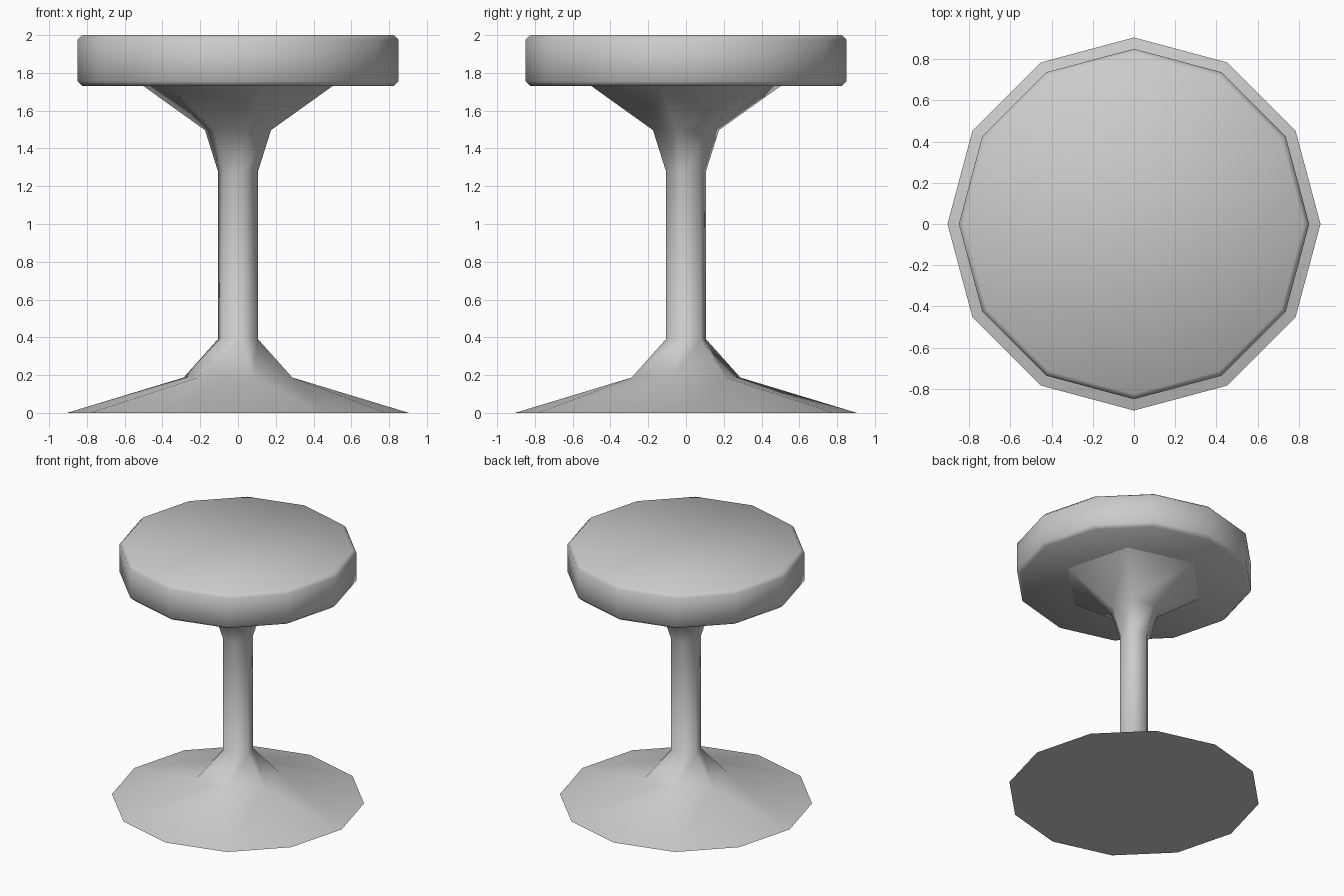
import bpy, bmesh
from math import sin, cos, radians

if "Cube" in bpy.data.objects:
    bpy.data.objects.remove(bpy.data.objects["Cube"])


def ring(bm, sides, radius, z, start=0):
    step = 360 / sides
    return [bm.verts.new((radius * cos(radians(start + i * step)),
                          radius * sin(radians(start + i * step)), z))
            for i in range(sides)]


def bridge(bm, lower, upper):
    n = len(lower)
    for i in range(n):
        j = (i + 1) % n
        bm.faces.new((lower[i], lower[j], upper[j], upper[i]))


def finish(bm, name):
    bmesh.ops.recalc_face_normals(bm, faces=bm.faces)
    mesh = bpy.data.meshes.new(name)
    bm.to_mesh(mesh)
    bm.free()
    obj = bpy.data.objects.new(name, mesh)
    bpy.context.collection.objects.link(obj)
    bpy.ops.object.select_all(action='DESELECT')
    obj.select_set(True)
    bpy.context.view_layer.objects.active = obj
    bpy.ops.object.shade_smooth_by_angle(angle=radians(65))
    return obj


# Pedestal: hexagonal stem flaring into a twelve-sided foot
bm = bmesh.new()
foot = ring(bm, 12, 0.905, 0)
bm.faces.new(foot)
profile = [(0.298, 0.187), (0.11, 0.39), (0.11, 1.28), (0.181, 1.497), (0.518, 1.73)]
rings = [ring(bm, 6, r, z, 45) for r, z in profile]
for lower, upper in zip(rings, rings[1:]):
    bridge(bm, lower, upper)
bm.faces.new(rings[-1])

# Foot skirt: a triangle at every hexagon corner, a quad along every side
hexa = rings[0]
for i in range(6):
    a, b, c = (foot[(2 * i + k) % 12] for k in (1, 2, 3))
    bm.faces.new((a, b, hexa[i]))
    bm.faces.new((b, c, hexa[(i + 1) % 6], hexa[i]))
finish(bm, "pedestal")

# Seat: twelve-sided disc with small chamfers
bm = bmesh.new()
seat = [ring(bm, 12, r, z) for r, z in
        [(0.825, 1.73), (0.85, 1.755), (0.85, 1.975), (0.825, 2.0)]]
for lower, upper in zip(seat, seat[1:]):
    bridge(bm, lower, upper)
bm.faces.new(seat[0])
bm.faces.new(seat[-1])
finish(bm, "seat")
